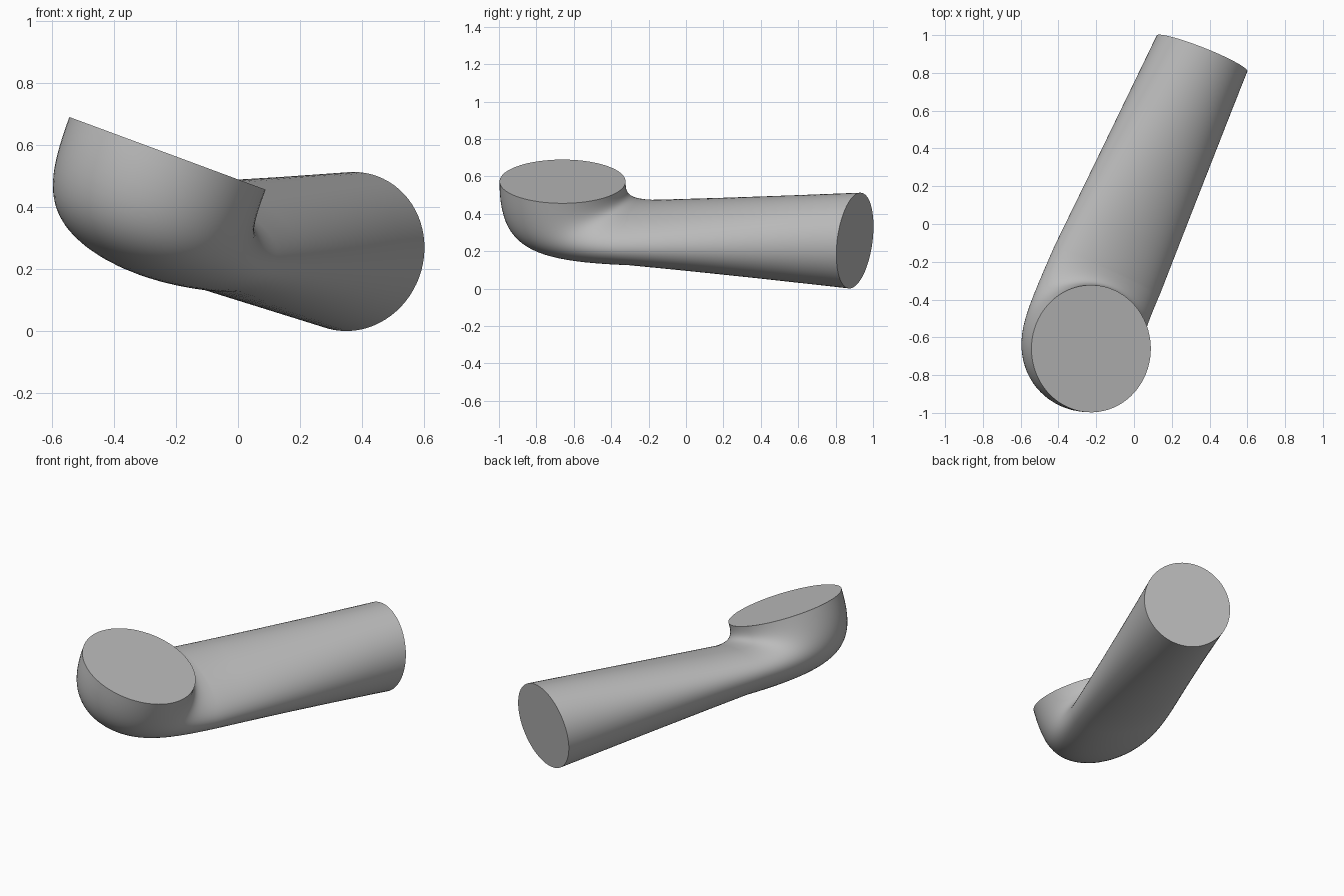
import bpy, bmesh, math
from mathutils import Vector

cube = bpy.data.objects.get("Cube")
if cube:
    bpy.data.objects.remove(cube, do_unlink=True)

SEGMENTS, BEND_STEPS, TUBE_STEPS = 72, 24, 6

# Centres of the three sections: round tube end, flattened neck, round mouth
tube_end = Vector((0.36, 0.903, 0.257))
neck = Vector((-0.14, -0.24, 0.30))
mouth = Vector((-0.227, -0.66, 0.573))

tube_axis = (neck - tube_end).normalized()
end_axis = Vector((-0.365, -0.923, 0.123)).normalized()
mouth_axis = Vector((0.347, 0, 0.938)).normalized()
side = tube_axis.cross(mouth_axis).normalized()


def section(centre, axis, width, height):
    """Ellipse across an axis, started from the shared sideways direction."""
    across = (side - axis * side.dot(axis)).normalized()
    up = across.cross(axis)
    ring = []
    for i in range(SEGMENTS):
        a = 2 * math.pi * i / SEGMENTS
        ring.append(centre + across * width * math.cos(a) + up * height * math.sin(a))
    return ring


def bend_point(p, q, t, pull=0.8):
    """Cubic curve leaving p along the tube and reaching q along the mouth axis."""
    d = q - p
    c = tube_axis.dot(mouth_axis)
    dt, dm = d.dot(tube_axis), d.dot(mouth_axis)
    along = max((dt - c * dm) / (1 - c * c), 0)
    rise = max((dm - c * dt) / (1 - c * c), 0)
    h1 = p + tube_axis * along * pull
    h2 = q - mouth_axis * rise * pull
    s = 1 - t
    return p * s**3 + h1 * 3 * s * s * t + h2 * 3 * s * t * t + q * t**3


end_ring = section(tube_end, end_axis, 0.258, 0.258)
neck_ring = section(neck, tube_axis, 0.32, 0.15)
mouth_ring = section(mouth, mouth_axis, 0.337, 0.337)

# Straight tapering tube, then the elbow up to the mouth
rings = [[p.lerp(q, k / TUBE_STEPS) for p, q in zip(end_ring, neck_ring)]
         for k in range(TUBE_STEPS)]
rings += [[bend_point(p, q, k / BEND_STEPS) for p, q in zip(neck_ring, mouth_ring)]
          for k in range(BEND_STEPS + 1)]

bm = bmesh.new()
loops = [[bm.verts.new(p) for p in ring] for ring in rings]
for a, b in zip(loops, loops[1:]):
    for i in range(SEGMENTS):
        j = (i + 1) % SEGMENTS
        bm.faces.new((a[i], a[j], b[j], b[i]))
# Flat caps on both ends
bm.faces.new(loops[0][::-1])
bm.faces.new(loops[-1])
bmesh.ops.recalc_face_normals(bm, faces=bm.faces)

mesh = bpy.data.meshes.new("elbow_duct")
bm.to_mesh(mesh)
bm.free()
duct = bpy.data.objects.new("elbow_duct", mesh)
bpy.context.collection.objects.link(duct)

# Plain grey finish
grey = bpy.data.materials.new("plain grey")
grey.use_nodes = True
colour = (0.5, 0.5, 0.5, 1)
grey.diffuse_color = colour
grey.node_tree.nodes["Principled BSDF"].inputs["Base Color"].default_value = colour
mesh.materials.append(grey)

bpy.context.view_layer.objects.active = duct
duct.select_set(True)
bpy.ops.object.shade_smooth_by_angle(angle=math.radians(35))
